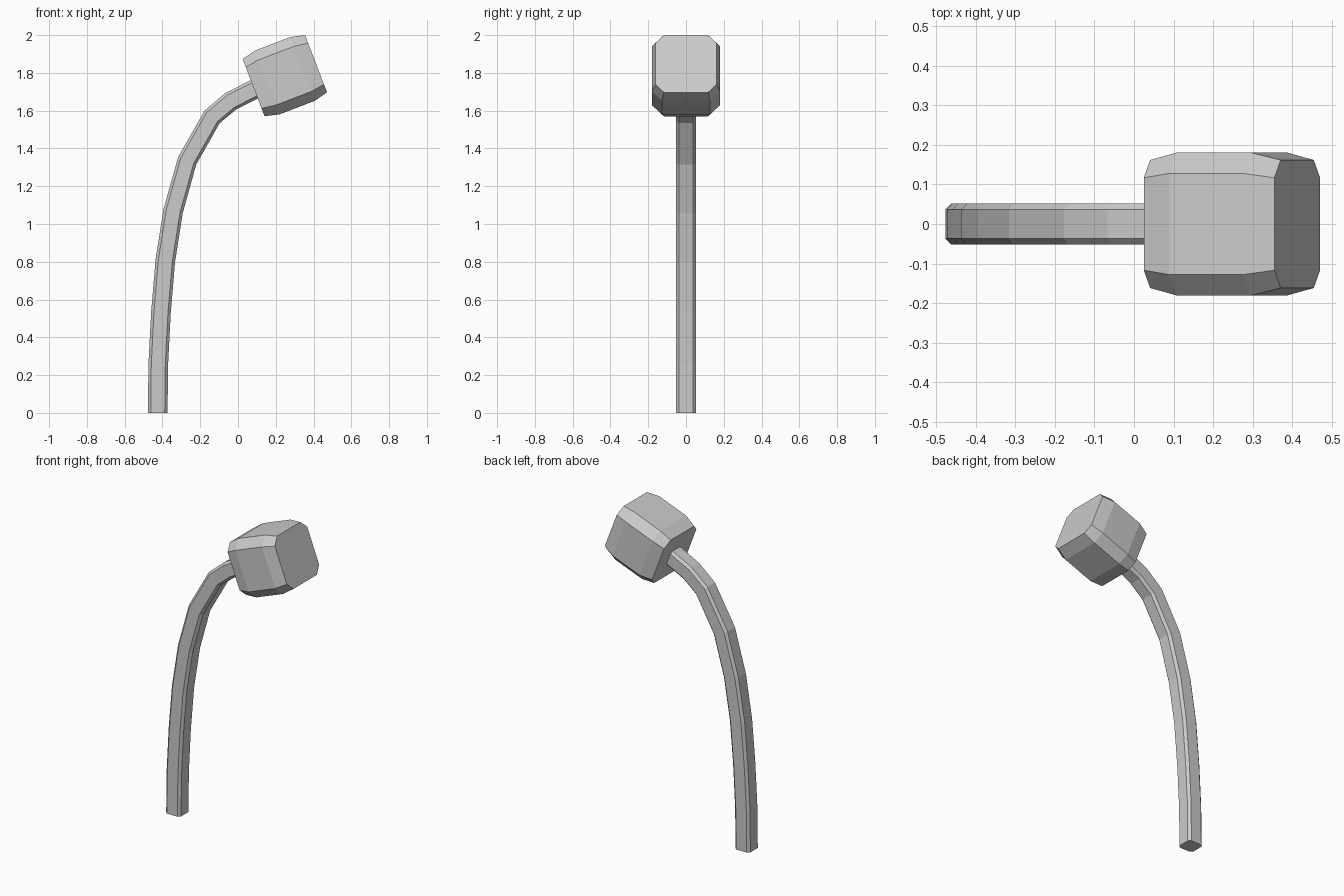
import bpy, bmesh
from mathutils import Vector

if "Cube" in bpy.data.objects:
    bpy.data.objects.remove(bpy.data.objects["Cube"])


def octagon(h, f):
    """Chamfered square: half width h, half length of flat f."""
    return [(h, -f), (h, f), (f, h), (-f, h), (-h, f), (-h, -f), (-f, -h), (f, -h)]


def loft(name, sections):
    """Skin sections of (centre, tangent, outline); the path lies in the xz plane."""
    bm = bmesh.new()
    side = Vector((0, 1, 0))
    rings = []
    for c, t, outline in sections:
        n = side.cross(t).normalized()
        rings.append([bm.verts.new(c + n * u + side * v) for u, v in outline])
    for a, b in zip(rings, rings[1:]):
        for i in range(len(a)):
            j = (i + 1) % len(a)
            bm.faces.new((a[i], a[j], b[j], b[i]))
    bm.faces.new(rings[0])
    bm.faces.new(rings[-1])
    bmesh.ops.recalc_face_normals(bm, faces=bm.faces)
    mesh = bpy.data.meshes.new(name)
    bm.to_mesh(mesh)
    bm.free()
    obj = bpy.data.objects.new(name, mesh)
    bpy.context.collection.objects.link(obj)
    return obj


# Curved stem
path = [(-0.425, 0), (-0.422, 0.26), (-0.408, 0.53), (-0.385, 0.805), (-0.343, 1.07),
        (-0.269, 1.335), (-0.137, 1.567), (-0.038, 1.65), (0.085, 1.712), (0.14, 1.735)]
pts = [Vector((x, 0, z)) for x, z in path]
last = len(pts) - 1
stem = []
for i, p in enumerate(pts):
    into = (p - pts[max(i - 1, 0)]).normalized()
    out = (pts[min(i + 1, last)] - p).normalized()
    tangent = Vector((0, 0, 1)) if i == 0 else (into + out).normalized()
    stem.append((p, tangent, octagon(0.052, 0.037)))
loft("stem", stem)

# Tilted head with tapered ends
axis = Vector((0.934, 0, 0.358)).normalized()
centre = Vector((0.248, 0, 1.785))
head = [(centre + axis * d, axis, octagon(h, f)) for d, h, f in
        [(-0.177, 0.162, 0.117), (-0.1, 0.181, 0.128), (0.1, 0.181, 0.128), (0.177, 0.162, 0.117)]]
loft("head", head)
